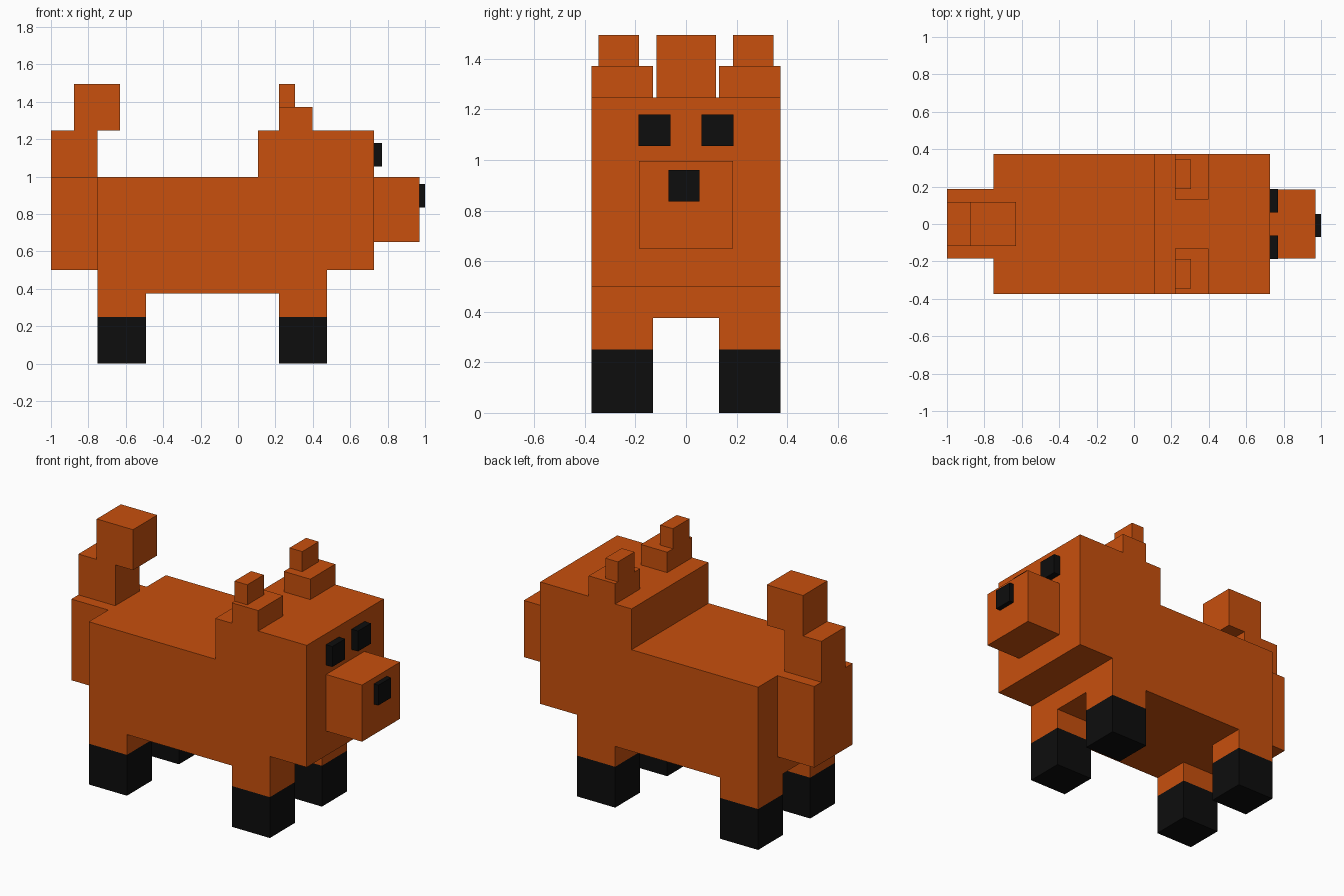
import bpy, bmesh

if "Cube" in bpy.data.objects:
    bpy.data.objects.remove(bpy.data.objects["Cube"])


def material(name, rgb):
    m = bpy.data.materials.new(name)
    m.diffuse_color = (*rgb, 1)
    m.use_nodes = True
    m.node_tree.nodes["Principled BSDF"].inputs["Base Color"].default_value = m.diffuse_color
    return m


ORANGE = material("orange_fur", (0.58, 0.08, 0.004))
BLACK = material("black", (0.004, 0.004, 0.004))


def prism(name, profile, y0, y1, mat):
    """Extrude an (x, z) outline from y0 to y1."""
    bm = bmesh.new()
    face = bm.faces.new([bm.verts.new((x, y0, z)) for x, z in profile])
    new = bmesh.ops.extrude_face_region(bm, geom=[face])["geom"]
    verts = [v for v in new if isinstance(v, bmesh.types.BMVert)]
    bmesh.ops.translate(bm, verts=verts, vec=(0, y1 - y0, 0))
    bmesh.ops.recalc_face_normals(bm, faces=bm.faces)
    me = bpy.data.meshes.new(name)
    bm.to_mesh(me)
    bm.free()
    me.materials.append(mat)
    obj = bpy.data.objects.new(name, me)
    bpy.context.collection.objects.link(obj)
    return obj


def box(name, xs, ys, zs, mat):
    (a, b), (c, d) = xs, zs
    return prism(name, [(a, c), (b, c), (b, d), (a, d)], *ys, mat)


def pair(name, xs, ys, zs, mat):
    """One box on each side of the body."""
    box(name + "_left", xs, ys, zs, mat)
    box(name + "_right", xs, (-ys[1], -ys[0]), zs, mat)


W = 0.373  # half width of the body

# Torso and head share one stepped side outline
prism("body_and_head",
      [(-0.75, 0.375), (0.477, 0.375), (0.477, 0.5), (0.727, 0.5),
       (0.727, 1.247), (0.108, 1.247), (0.108, 0.997), (-0.75, 0.997)],
      -W, W, ORANGE)

# Legs with black paws
for end, xs in (("back", (-0.75, -0.492)), ("front", (0.219, 0.477))):
    pair(end + "_leg", xs, (0.131, W), (0.25, 0.375), ORANGE)
    pair(end + "_paw", xs, (0.131, W), (0, 0.25), BLACK)

# Face
box("snout", (0.727, 0.97), (-0.185, 0.185), (0.65, 0.997), ORANGE)
box("nose", (0.97, 1.0), (-0.07, 0.054), (0.836, 0.96), BLACK)
pair("eye", (0.727, 0.77), (0.062, 0.187), (1.055, 1.18), BLACK)

# Stepped ears
pair("ear_base", (0.219, 0.398), (0.131, W), (1.247, 1.372), ORANGE)
pair("ear_tip", (0.219, 0.305), (0.186, 0.346), (1.372, 1.495), ORANGE)

# Tail curling upward
box("tail_base", (-1.0, -0.75), (-0.185, 0.187), (0.5, 0.997), ORANGE)
box("tail_middle", (-1.0, -0.75), (-0.117, 0.118), (0.997, 1.247), ORANGE)
box("tail_tip", (-0.876, -0.63), (-0.117, 0.118), (1.247, 1.495), ORANGE)
